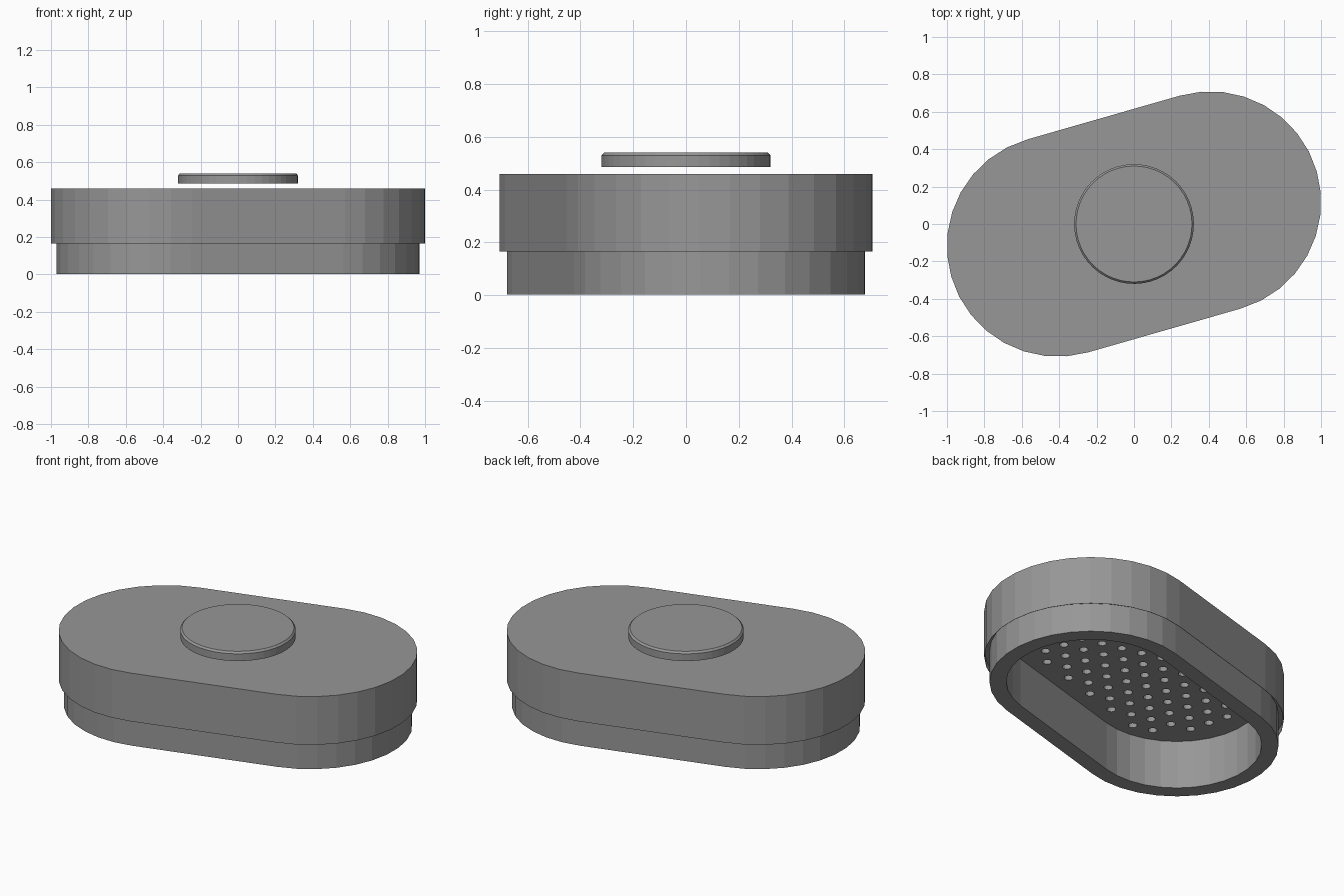
import bpy, bmesh, math
from mathutils import Matrix

if "Cube" in bpy.data.objects:
    bpy.data.objects.remove(bpy.data.objects["Cube"])

TILT = math.radians(16)
HALF = 0.425      # half distance between the two end-arc centres
SEG = 16          # segments per end arc

grey = bpy.data.materials.new("dark_grey")
grey.diffuse_color = (0.31, 0.31, 0.31, 1)
grey.use_nodes = True
grey.node_tree.nodes["Principled BSDF"].inputs["Base Color"].default_value = grey.diffuse_color


def finish(bm, name):
    bmesh.ops.recalc_face_normals(bm, faces=bm.faces)
    mesh = bpy.data.meshes.new(name)
    bm.to_mesh(mesh)
    bm.free()
    mesh.materials.append(grey)
    ob = bpy.data.objects.new(name, mesh)
    bpy.context.collection.objects.link(ob)
    return ob


def stadium(r):
    pts = []
    for cx, start in ((HALF, -90), (-HALF, 90)):
        for i in range(SEG + 1):
            a = math.radians(start + 180 * i / SEG)
            pts.append((cx + r * math.cos(a), r * math.sin(a)))
    return pts


def circle(r):
    return [(r * math.cos(math.tau * i / 48), r * math.sin(math.tau * i / 48)) for i in range(48)]


def stack(name, outline, profile):
    """Bridge one outline through (radius, z) steps and cap both ends."""
    bm = bmesh.new()
    rings = [[bm.verts.new((x, y, z)) for x, y in outline(r)] for r, z in profile]
    for a, b in zip(rings, rings[1:]):
        for i in range(len(a)):
            j = (i + 1) % len(a)
            bm.faces.new((a[i], a[j], b[j], b[i]))
    bm.faces.new(rings[0])
    bm.faces.new(rings[-1])
    return finish(bm, name)


# Stepped housing, hollow from below, with a narrow gap behind the upper shell's lip
body = stack("housing", stadium, [(0.470, 0.30), (0.470, 0.003), (0.563, 0.003),
                                  (0.563, 0.20), (0.590, 0.20), (0.590, 0.165),
                                  (0.592, 0.165), (0.592, 0.46)])

# Staggered grid of small blind holes in the recessed ceiling
bm = bmesh.new()
A, B = 0.122, 0.106
for row in range(-8, 9):
    for col in range(-4, 5):
        x, y = row * B, (col + 0.5 * ((row + 1) % 2)) * A
        if math.hypot(max(abs(x) - HALF, 0), y) < 0.40:
            bmesh.ops.create_cone(bm, cap_ends=True, segments=12, radius1=0.025, radius2=0.025,
                                  depth=0.12, matrix=Matrix.Translation((x, y, 0.30)))
cutter = finish(bm, "hole_cutter")
cutter.hide_render = True
mod = body.modifiers.new("holes", 'BOOLEAN')
mod.operation = 'DIFFERENCE'
mod.solver = 'EXACT'
mod.object = cutter
bpy.context.view_layer.objects.active = body
bpy.ops.object.modifier_apply(modifier=mod.name)
bpy.data.objects.remove(cutter)
body.rotation_euler.z = TILT

# Round button hovering above the lid
button = stack("button", circle, [(0.32, 0.486), (0.32, 0.53), (0.31, 0.541)])
button.rotation_euler.z = TILT
